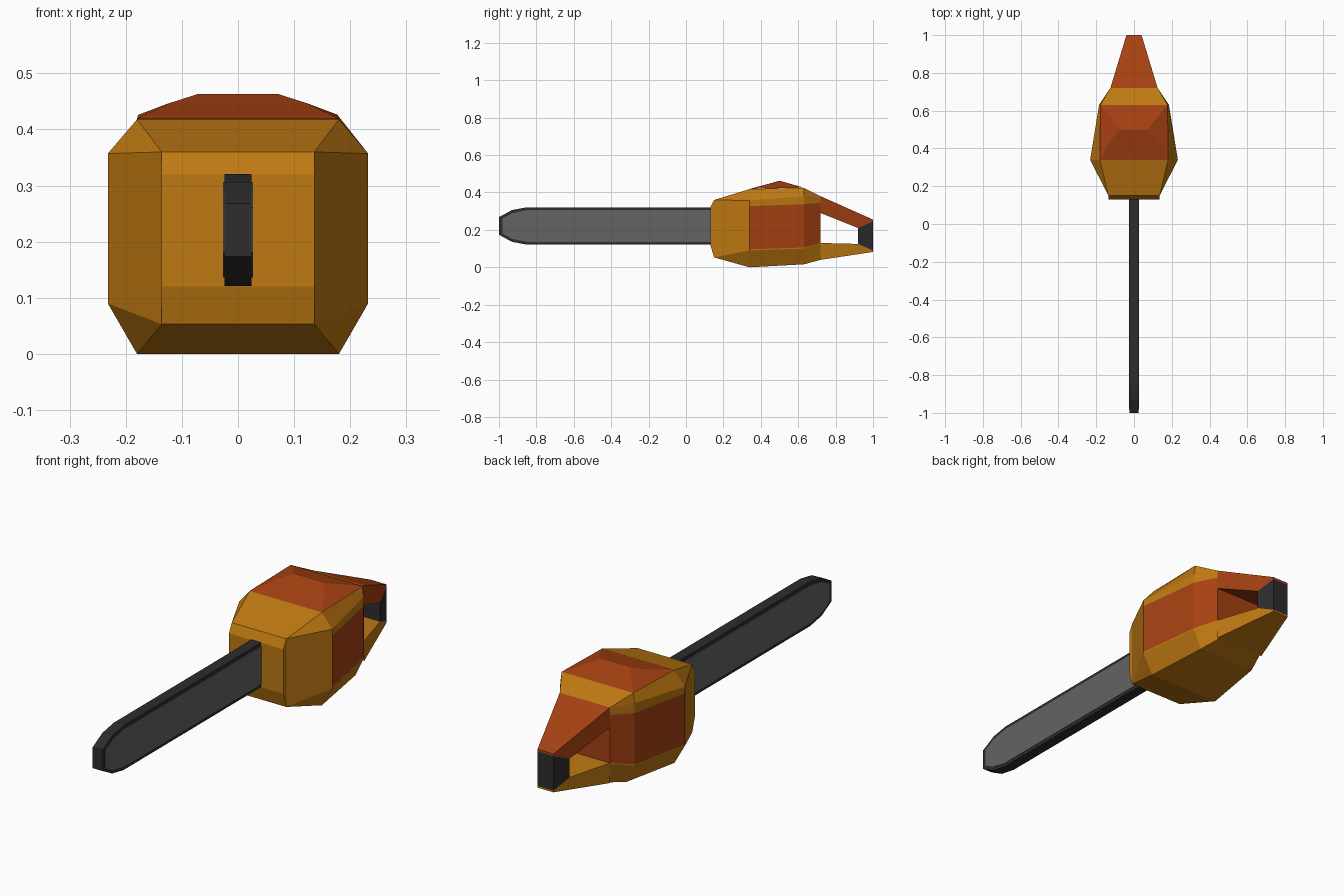
import bpy, bmesh

if "Cube" in bpy.data.objects:
    bpy.data.objects.remove(bpy.data.objects["Cube"])


def material(name, rgb):
    m = bpy.data.materials.new(name)
    m.diffuse_color = (*rgb, 1)
    m.use_nodes = True
    m.node_tree.nodes["Principled BSDF"].inputs["Base Color"].default_value = m.diffuse_color
    return m


YELLOW = material("amber", (0.52, 0.19, 0.006))
RED = material("rust_red", (0.38, 0.052, 0.006))
GREY = material("bar_grey", (0.125, 0.125, 0.125))
BLACK = material("near_black", (0.026, 0.026, 0.028))


def finish(name, bm, mats):
    bmesh.ops.remove_doubles(bm, verts=bm.verts, dist=0.0005)
    bmesh.ops.recalc_face_normals(bm, faces=bm.faces)
    me = bpy.data.meshes.new(name)
    bm.to_mesh(me)
    bm.free()
    for m in mats:
        me.materials.append(m)
    ob = bpy.data.objects.new(name, me)
    bpy.context.collection.objects.link(ob)
    return ob


def prism(name, profile, width, mat, offset=0.0):
    """Side profile of (y, z) points, spread to +-width(y) around x = offset."""
    bm = bmesh.new()
    sides = [[bm.verts.new((offset + s * width(y), y, z)) for y, z in profile]
             for s in (-1, 1)]
    bm.faces.new(sides[0])
    bm.faces.new(sides[1])
    n = len(profile)
    for i in range(n):
        j = (i + 1) % n
        bm.faces.new((sides[0][i], sides[0][j], sides[1][j], sides[1][i]))
    return finish(name, bm, [mat])


# Engine housing: rings along y, each a mirrored half section.
# y, bottom x, side x, top x, z of: bottom, low edge, panel low, panel top, high edge, top
rings = [
    (0.13, 0.136, 0.136, 0.136, 0.12, 0.12, 0.14, 0.29, 0.32, 0.32),
    (0.15, 0.136, 0.136, 0.136, 0.053, 0.053, 0.08, 0.32, 0.36, 0.36),
    (0.34, 0.18, 0.232, 0.18, 0.0, 0.09, 0.096, 0.327, 0.357, 0.418),
    (0.63, 0.145, 0.185, 0.178, 0.016, 0.10, 0.106, 0.337, 0.38, 0.425),
    (0.72, 0.115, 0.125, 0.125, 0.04, 0.125, 0.13, 0.345, 0.375, 0.38),
]
bm = bmesh.new()
loops = []
for y, b, s, t, *zs in rings:
    half = list(zip((b, s, s, s, s, t), zs))
    pts = half + [(-x, z) for x, z in reversed(half)]
    loops.append([bm.verts.new((x, y, z)) for x, z in pts])
for k in range(len(loops) - 1):
    a, c = loops[k], loops[k + 1]
    for i in range(12):
        j = (i + 1) % 12
        f = bm.faces.new((a[i], a[j], c[j], c[i]))
        # red side panels on the rear part, open strip under the top cover
        f.material_index = 1 if k >= 2 and i in (2, 8) else 0
bm.faces.new(loops[0])
bm.faces.new(loops[-1]).material_index = 1
finish("engine_housing", bm, [YELLOW, RED])

# Raised top cover
bm = bmesh.new()
rows = [[bm.verts.new((s * x, y, z)) for s in (-1, 1)] for x, y, z in
        ((0.18, 0.34, 0.419), (0.125, 0.44, 0.446), (0.072, 0.50, 0.463), (0.178, 0.63, 0.426))]
for a, c in zip(rows, rows[1:] + rows[:1]):
    bm.faces.new((a[0], a[1], c[1], c[0]))
for s in (0, 1):
    bm.faces.new([r[s] for r in rows])
finish("top_cover", bm, [RED])


# Rear handle, tapering in width towards the back
def taper(y):
    return 0.125 - 0.085 * (y - 0.72) / 0.28


prism("upper_handle", [(0.72, 0.29), (0.72, 0.38), (1.0, 0.255), (1.0, 0.245), (0.92, 0.21)],
      taper, RED)
prism("lower_handle", [(0.72, 0.13), (0.72, 0.04), (1.0, 0.082), (1.0, 0.09), (0.92, 0.125)],
      taper, YELLOW)
prism("handle_end", [(0.92, 0.21), (1.0, 0.245), (1.0, 0.09), (0.92, 0.125)], taper, BLACK)


# Guide bar: black chain rim with grey plates on both sides
def bar(length, height, nose):
    """Profile symmetric about z = 0.22; nose shortens the tip."""
    top = [(length, height), (-0.85, height), (-0.93, height * 0.85 - nose * 0.2),
           (-1.0 + nose, height * 0.47)]
    return ([(y, 0.221 + z) for y, z in top] +
            [(y, 0.221 - z) for y, z in reversed(top)])


prism("chain", bar(0.16, 0.1, 0), lambda y: 0.0245, BLACK)
for side, sx in (("left", -1), ("right", 1)):
    prism("bar_plate_" + side, bar(0.14, 0.085, 0.018), lambda y: 0.002, GREY, sx * 0.0245)
